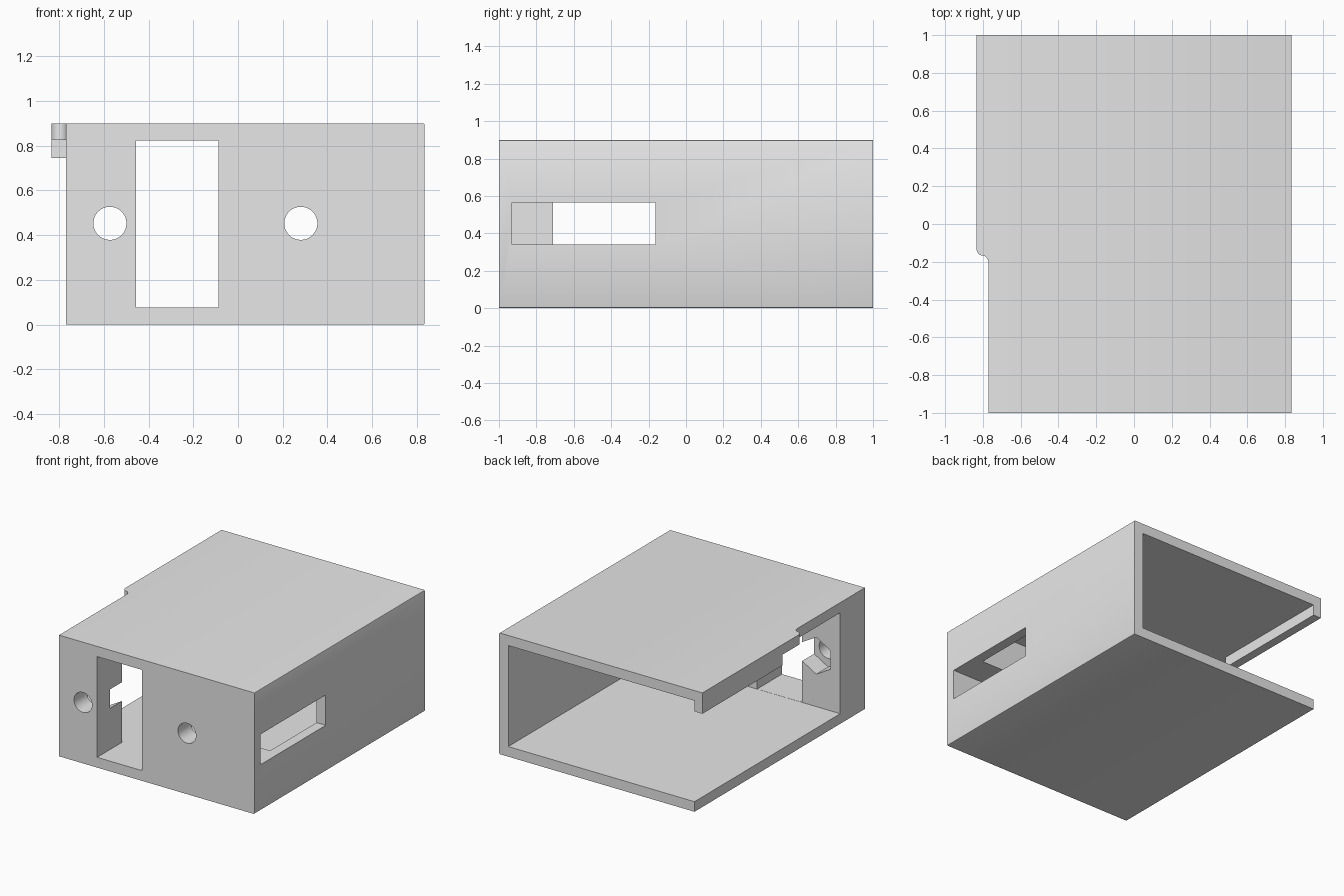
import bpy, bmesh, math
from mathutils import Matrix, Vector

cube = bpy.data.objects.get("Cube")
if cube:
    bpy.data.objects.remove(cube, do_unlink=True)

GREY = (0.8, 0.8, 0.8, 1)
mat = bpy.data.materials.new("plain_grey")
mat.use_nodes = True
mat.diffuse_color = GREY
mat.node_tree.nodes["Principled BSDF"].inputs["Base Color"].default_value = GREY


def add_object(name, bm):
    bmesh.ops.recalc_face_normals(bm, faces=bm.faces)
    mesh = bpy.data.meshes.new(name)
    bm.to_mesh(mesh)
    bm.free()
    mesh.materials.append(mat)
    obj = bpy.data.objects.new(name, mesh)
    bpy.context.collection.objects.link(obj)
    return obj


def box_mesh(x, y, z):
    """Box from (min, max) ranges."""
    bm = bmesh.new()
    bmesh.ops.create_cube(bm, size=1)
    for v in bm.verts:
        for i, (lo, hi) in enumerate((x, y, z)):
            v.co[i] = lo if v.co[i] < 0 else hi
    return bm


def box(name, x, y, z):
    return add_object(name, box_mesh(x, y, z))


def bore(name, x, z, radius, sides, y):
    """Prism along y; a six-sided one has a corner at the top."""
    bm = bmesh.new()
    bmesh.ops.create_cone(bm, cap_ends=True, segments=sides, radius1=radius,
                          radius2=radius, depth=y[1] - y[0])
    bm.transform(Matrix.Translation((x, sum(y) / 2, z)) @ Matrix.Rotation(math.pi / 2, 4, "X"))
    return add_object(name, bm)


def cut(target, cutter):
    mod = target.modifiers.new(cutter.name, "BOOLEAN")
    mod.operation = "DIFFERENCE"
    mod.solver = "EXACT"
    mod.object = cutter
    cutter.hide_render = True
    cutter.hide_viewport = True
    cutters.append(cutter)


# Main dimensions
LEFT, RIGHT, HEIGHT, WALL = 0.835, -0.77, 0.9, 0.075
CEILING = HEIGHT - WALL
BLOCK_BACK = -0.71
HOLE_Z = 0.453
cutters = []

# Housing with softened long edges on the closed side
bm = box_mesh((RIGHT, LEFT), (-1, 1), (0, HEIGHT))
soft = [e for e in bm.edges if all(v.co.x > 0 for v in e.verts)
        and abs(e.verts[0].co.y - e.verts[1].co.y) > 1]
bmesh.ops.bevel(bm, geom=soft, offset=0.008, segments=2, affect="EDGES", profile=0.5)
housing = add_object("housing", bm)

# Cavity open at the back and on one side, then the front window
cut(housing, box("cavity_cutter", (-1.2, LEFT - WALL), (BLOCK_BACK, 1.2), (WALL, CEILING)))
cut(housing, box("window_cutter", (-0.457, -0.088), (-1.2, BLOCK_BACK + 0.1), (WALL + 0.001, CEILING - 0.001)))

# Side slot, which runs on as a pocket into the front block
cut(housing, box("slot_cutter", (0.42, 1.2), (-0.93, -0.163), (0.34, 0.565)))

# Screw holes with nut recesses behind
for side, x in (("right", -0.573), ("left", 0.281)):
    cut(housing, bore(side + "_hole_cutter", x, HOLE_Z, 0.074, 48, (-1.2, -0.6)))
    cut(housing, bore(side + "_nut_cutter", x, HOLE_Z, 0.137, 6, (-0.85, -0.6)))

# Bake the cuts and drop the cutters
bpy.context.view_layer.update()
graph = bpy.context.evaluated_depsgraph_get()
baked = bpy.data.meshes.new_from_object(housing.evaluated_get(graph))
housing.modifiers.clear()
housing.data = baked
for c in cutters:
    bpy.data.objects.remove(c, do_unlink=True)

# Overhanging edge of the roof, with an S-shaped front end
OUTER, STEPS = -0.835, 8
r = (RIGHT - OUTER) / 2
mid = (OUTER + RIGHT) / 2
outline = [(RIGHT, 1), (OUTER, 1)]
for i in range(STEPS + 1):
    a = math.pi / 2 * i / STEPS
    outline.append((mid - r * math.cos(a), -0.125 - 0.042 * math.sin(a)))
for i in range(1, STEPS + 1):
    a = math.pi / 2 * i / STEPS
    outline.append((mid + r * math.sin(a), -0.209 + 0.042 * math.cos(a)))
bm = bmesh.new()
face = bm.faces.new([bm.verts.new((x, y, CEILING)) for x, y in outline])
top = bmesh.ops.extrude_face_region(bm, geom=[face])
bmesh.ops.translate(bm, vec=Vector((0, 0, WALL)),
                    verts=[g for g in top["geom"] if isinstance(g, bmesh.types.BMVert)])
roof_edge = add_object("roof_edge", bm)

# Lip hanging below the roof edge
box("hanging_lip", (OUTER, RIGHT), (0.06, 1), (0.745, CEILING))

# Smooth the round parts, keep the corners sharp
for obj in (housing, roof_edge):
    bpy.ops.object.select_all(action="DESELECT")
    obj.select_set(True)
    bpy.context.view_layer.objects.active = obj
    bpy.ops.object.shade_smooth_by_angle(angle=math.radians(30))
